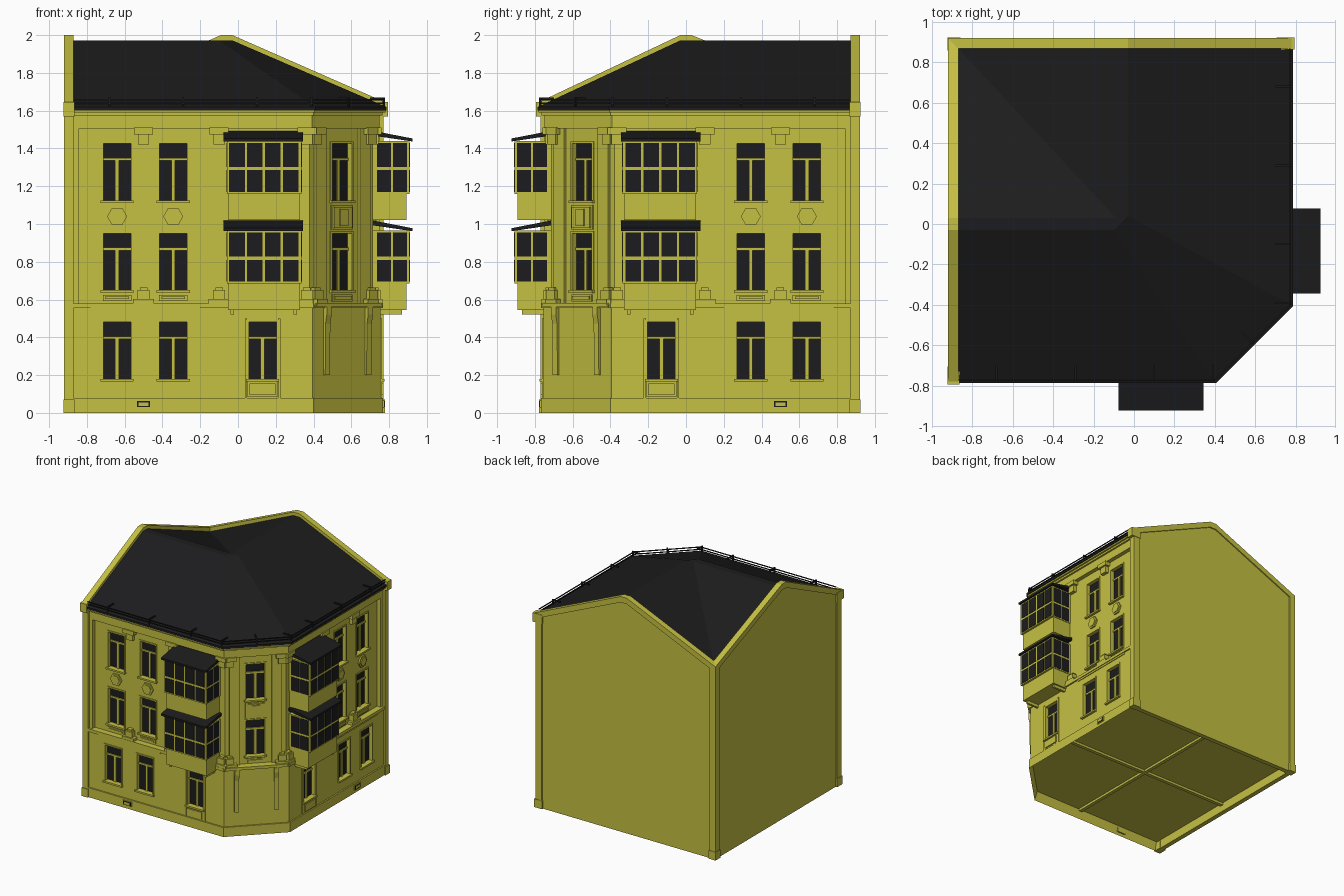
import bpy, bmesh, math
from mathutils import Matrix, Vector

cube = bpy.data.objects.get("Cube")
if cube:
    bpy.data.objects.remove(cube, do_unlink=True)


def material(name, color):
    m = bpy.data.materials.new(name)
    m.use_nodes = True
    m.diffuse_color = (*color, 1)
    m.node_tree.nodes["Principled BSDF"].inputs["Base Color"].default_value = (*color, 1)
    return m


YELLOW = material("ochre plaster", (0.56, 0.53, 0.055))
DARK = material("charcoal", (0.012, 0.012, 0.013))
parts = {}


def part(name, mat):
    return parts.setdefault(name, (bmesh.new(), mat))[0]


def frame(tangent, normal, shift=0):
    # columns: along the wall, outwards, up
    t, n = Vector(tangent).normalized(), Vector(normal).normalized()
    m = Matrix((t, n, (0, 0, 1))).transposed().to_4x4()
    m.translation = n * shift
    return m


WORLD = Matrix()
FRONT = frame((1, 0, 0), (0, -1, 0))
RIGHT = frame((0, -1, 0), (1, 0, 0))
CORNER = frame((1, 1, 0), (1, -1, 0), 0.058)


def box(name, F, u, d, z, mat=YELLOW):
    mid = [(a + b) / 2 for a, b in (u, d, z)]
    size = [b - a for a, b in (u, d, z)]
    bmesh.ops.create_cube(part(name, mat), size=1,
                          matrix=F @ Matrix.Translation(mid) @ Matrix.Diagonal((*size, 1)))


def prism(name, F, points, vec, mat=YELLOW):
    bm = part(name, mat)
    face = bm.faces.new([bm.verts.new(F @ Vector(p)) for p in points])
    top = bmesh.ops.extrude_face_region(bm, geom=[face])["geom"]
    move = F.to_3x3() @ Vector(vec)
    bmesh.ops.translate(bm, verts=[v for v in top if isinstance(v, bmesh.types.BMVert)], vec=move)


def slab(name, d, z0, z1, mat=YELLOW):
    # storey outline with the cut street corner, d = distance of the street walls
    c = 0.395 + 0.414 * (d - 0.755)
    outline = [(-0.89, -d), (c, -d), (d, -c), (d, 0.89), (-0.89, 0.89)]
    prism(name, WORLD, [(x, y, z0) for x, y in outline], (0, 0, z1 - z0), mat)


# Storeys, plinth and cornice
UP, LOW = 0.715, 0.755
slab("plinth", 0.767, 0, 0.08)
slab("lower_wall", LOW, 0.079, 0.575)
slab("string_course", 0.767, 0.555, 0.58)
slab("upper_wall", UP, 0.5, 1.55)
slab("cornice", 0.75, 1.505, 1.58)
slab("cornice", 0.765, 1.575, 1.592)
slab("cornice", 0.78, 1.59, 1.603)
slab("gutter", 0.787, 1.602, 1.62, DARK)

# Recessed underside with cross beams
bm = parts["plinth"][0]
bmesh.ops.recalc_face_normals(bm, faces=bm.faces)
floor = min(bm.faces, key=lambda f: f.calc_center_median().z)
bmesh.ops.inset_individual(bm, faces=[floor], thickness=0.025, depth=-0.075)
box("floor_beams", WORLD, (-0.87, 0.74), (0.045, 0.075), (0.055, 0.078))
box("floor_beams", WORLD, (-0.075, -0.045), (-0.74, 0.87), (0.055, 0.078))


# Two gable walls closing the back and left sides, each with a proud coping and end strips
def gable(name, place, peak, vec):
    inward = Vector(vec)
    top = [(-0.79, 1.64), (peak - 0.03, 2), (peak + 0.03, 2), (0.92, 1.64)]
    wall = [(-0.77, 0), (-0.77, 1.6), *top[1:3], (0.91, 1.64), (0.91, 0)]
    under = [(s, z - 0.05) for s, z in reversed(top)]
    thin = inward.normalized() * 0.01
    prism(name, WORLD, [Vector(place(s, z - 0.005 * (z > 1))) + thin for s, z in wall], inward - thin)
    prism("gable_copings", WORLD, [place(s, z) for s, z in top + under], inward)
    for a, b in ((-0.77, -0.71), (0.865, 0.92)):
        strip = [(a, 0), (a, 1.62), (b, 1.62), (b, 0)]
        prism("gable_end_strips", WORLD, [place(s, z) for s, z in strip], inward)


gable("left_gable_wall", lambda s, z: (-0.92, s, z), 0, (0.05, 0, 0))
gable("back_gable_wall", lambda s, z: (-s, 0.92, z), 0.06, (0, -0.05, 0))
for name, edge, z in (("gable_feet", 0.778, (0, 0.07)), ("gable_heads", 0.795, (1.57, 1.645))):
    box(name, WORLD, (-0.924, -0.865), (-edge, -0.705), z)
    box(name, WORLD, (0.705, edge), (0.865, 0.924), z)
box("gable_feet", WORLD, (-0.924, -0.86), (0.86, 0.924), (0, 0.07))

# Roof with hips over the cut corner and a valley at the back
EAVE, TOP = 1.62, 1.972
roof = part("roof", DARK)
V = {k: roof.verts.new(p) for k, p in {
    "a": (-0.88, -0.785, EAVE), "b": (0.405, -0.785, EAVE), "c": (0.785, -0.405, EAVE),
    "d": (0.785, 0.88, EAVE), "g": (-0.88, 0.88, 1.622),
    "p": (-0.88, -0.03, TOP), "q": (-0.1, -0.03, TOP), "r": (-0.03, 0.04, TOP),
    "s": (-0.03, 0.88, TOP), "t": (-0.88, 0.03, TOP), "m": (-0.09, 0.03, TOP),
    "n": (-0.09, 0.88, TOP)}.items()}
for loop in ("abqp", "bcrq", "cdsr", "pqmt", "qrm", "rsnm", "tmg", "mng", "agtp", "gdsn", "gdcba"):
    roof.faces.new([V[k] for k in loop])


# Roof-edge railing
def railing(F, u0, u1, posts):
    for z in (1.635, 1.655):
        box("roof_railing", F, (u0, u1), (0.768, 0.775), (z, z + 0.007), DARK)
    for u in posts:
        box("roof_railing", F, (u - 0.005, u + 0.005), (0.766, 0.777), (1.6, 1.67), DARK)
        box("roof_railing", F, (u - 0.005, u + 0.005), (0.7, 0.777), (1.66, 1.671), DARK)


# Window: opening in the wall, set-back dark panes, plaster bars, sill
def window(F, u, z, wall, height=0.3):
    w, top, split, back = 0.073, z + height, z + height * 0.7, wall - 0.03
    box("window_openings", F, (u - w, u + w), (back, wall + 0.03), (z, top))
    box("window_panes", F, (u - w, u + w), (back - 0.01, back + 0.003), (z, top), DARK)
    for s in (-1, 1):
        a, b = sorted((u + s * w, u + s * (w + 0.012)))
        box("window_frames", F, (a, b), (wall - 0.01, wall + 0.006), (z - 0.005, top + 0.012))
    box("window_frames", F, (u - w, u + w), (wall - 0.01, wall + 0.006), (top, top + 0.012))
    box("window_frames", F, (u - w, u + w), (back, back + 0.012), (split, split + 0.015))
    box("window_frames", F, (u - 0.01, u + 0.01), (back, back + 0.012), (z, split))
    box("window_sills", F, (u - 0.088, u + 0.088), (back, wall + 0.02), (z - 0.014, z))


def hexagon(F, u, z, r, d):
    pts = [(u + r * math.cos(i * math.pi / 3), UP - 0.01, z + r * math.sin(i * math.pi / 3))
           for i in range(6)]
    prism("hexagon_ornaments", F, pts, (0, d + 0.01, 0))


# Raised panel with a smaller field
def panel(F, u, w, z0, z1, wall):
    box("relief_panels", F, (u - w, u + w), (wall - 0.01, wall + 0.008), (z0, z1))
    box("relief_panels", F, (u - w + 0.012, u + w - 0.012), (wall, wall + 0.016),
        (z0 + 0.01, z1 - 0.01))


# Stepped foot and capital of a pilaster
def pilaster(F, u):
    for half, out, z in ((0.055, 0.05, (0.57, 0.603)), (0.032, 0.04, (0.6, 0.65)),
                         (0.02, 0.03, (0.65, 0.665)), (0.05, 0.045, (1.475, 1.51)),
                         (0.03, 0.03, (1.42, 1.475))):
        box("pilasters", F, (u - half, u + half), (UP - 0.01, UP + out), z)


# Glazed balcony with sloping roof; z is its underside
def balcony(F, z):
    u0, u1, out = -0.058, 0.335, 0.908
    glass0, glass1 = z + 0.14, z + 0.42
    box("balcony_parapets", F, (u0 + 0.005, u1 - 0.007), (0.7, 0.891), (z, glass0))
    box("balcony_glazing_frames", F, (u0, u1), (0.7, out), (glass0, glass1))
    rows = ((glass0 + 0.01, glass0 + 0.125), (glass0 + 0.142, glass1 - 0.01))
    for row in rows:
        for i in range(4):
            a = u0 + 0.01 + i * 0.095
            box("balcony_panes", F, (a, a + 0.084), (out - 0.01, out + 0.003), row, DARK)
        for i in range(2):
            a = 0.735 + i * 0.085
            for side in (u0, u1):
                box("balcony_panes", F, (side - 0.003, side + 0.003), (a, a + 0.075), row, DARK)
    rim = [(0.7, glass1 + 0.03), (0.7, glass1 + 0.056), (0.923, glass1 + 0.013), (0.923, glass1 - 0.003)]
    prism("balcony_roofs", F, [(-0.077, d, h) for d, h in rim], (0.422, 0, 0), DARK)


# The two street facades
for F in (FRONT, RIGHT):
    for u in (-0.64, -0.343):
        window(F, u, 1.125, UP)
        window(F, u, 0.65, UP)
        window(F, u, 0.18, LOW)
        panel(F, u, 0.075, 0.592, 0.625, UP)
        hexagon(F, u, 1.04, 0.053, 0.012)
        hexagon(F, u, 1.04, 0.038, 0.018)
    window(F, 0.13, 0.18, LOW)
    panel(F, 0.13, 0.08, 0.085, 0.165, LOW)
    for u in (0.036, 0.212):
        box("door_bay_trim", F, (u, u + 0.012), (LOW - 0.01, LOW + 0.008), (0.08, 0.5))
    for u in (-0.5, -0.1, 0.365):
        pilaster(F, u)
    box("end_strips", F, (-0.88, -0.842), (0.7, 0.75), (0.57, 1.51))
    box("wall_bands", F, (-0.78, -0.2), (LOW - 0.01, LOW + 0.006), (0.54, 0.56))
    # basement vent
    box("vent_frames", F, (-0.54, -0.46), (0.75, 0.773), (0.025, 0.067))
    box("vent_grilles", F, (-0.535, -0.465), (0.77, 0.775), (0.03, 0.062), DARK)
    box("vent_plates", F, (-0.527, -0.473), (0.77, 0.777), (0.036, 0.056))
    # balconies on two beams
    balcony(F, 0.545)
    balcony(F, 1.02)
    for u in (-0.04, 0.295):
        box("balcony_beams", F, (u, u + 0.018), (0.74, 0.868), (0.52, 0.55))
    railing(F, -0.87, 0.4, (-0.68, -0.29, 0.1, 0.39))

# Cut corner
window(CORNER, 0, 1.125, UP)
window(CORNER, 0, 0.65, UP)
panel(CORNER, 0, 0.08, 0.97, 1.1, UP)
panel(CORNER, 0, 0.075, 0.59, 0.628, UP)
box("corner_medallion", CORNER, (-0.03, 0.03), (UP, UP + 0.025), (0.99, 1.08))
box("corner_ledge", CORNER, (-0.25, 0.25), (0.7, 0.776), (0.56, 0.583))
railing(CORNER, -0.26, 0.26, (0,))
for s in (-1, 1):
    u = s * 0.165
    box("corner_pilasters", CORNER, (u - 0.04, u + 0.04), (0.7, 0.73), (0.57, 1.51))
    pilaster(CORNER, s * 0.205)
    # long tapering console
    side = [(0.75, 0.2), (0.75, 0.56), (0.78, 0.56), (0.78, 0.52), (0.77, 0.47), (0.768, 0.2)]
    prism("corner_consoles", CORNER, [(s * 0.155 - 0.018, d, z) for d, z in side], (0.036, 0, 0))

# Turn the collected parts into objects
objects = {}
for name, (bm, mat) in parts.items():
    bmesh.ops.recalc_face_normals(bm, faces=bm.faces)
    mesh = bpy.data.meshes.new(name)
    bm.to_mesh(mesh)
    bm.free()
    mesh.materials.append(mat)
    objects[name] = bpy.data.objects.new(name, mesh)
    bpy.context.collection.objects.link(objects[name])

# Cut the window openings into the storeys, then drop the cutter
cutter = objects["window_openings"]
cutter.hide_render = True
walls = [objects["lower_wall"], objects["upper_wall"]]
for wall in walls:
    cut = wall.modifiers.new("openings", "BOOLEAN")
    cut.operation, cut.solver, cut.object = "DIFFERENCE", "EXACT", cutter
graph = bpy.context.evaluated_depsgraph_get()
for wall in walls:
    solid = bpy.data.meshes.new_from_object(wall.evaluated_get(graph))
    wall.modifiers.clear()
    wall.data = solid
bpy.data.objects.remove(cutter, do_unlink=True)
